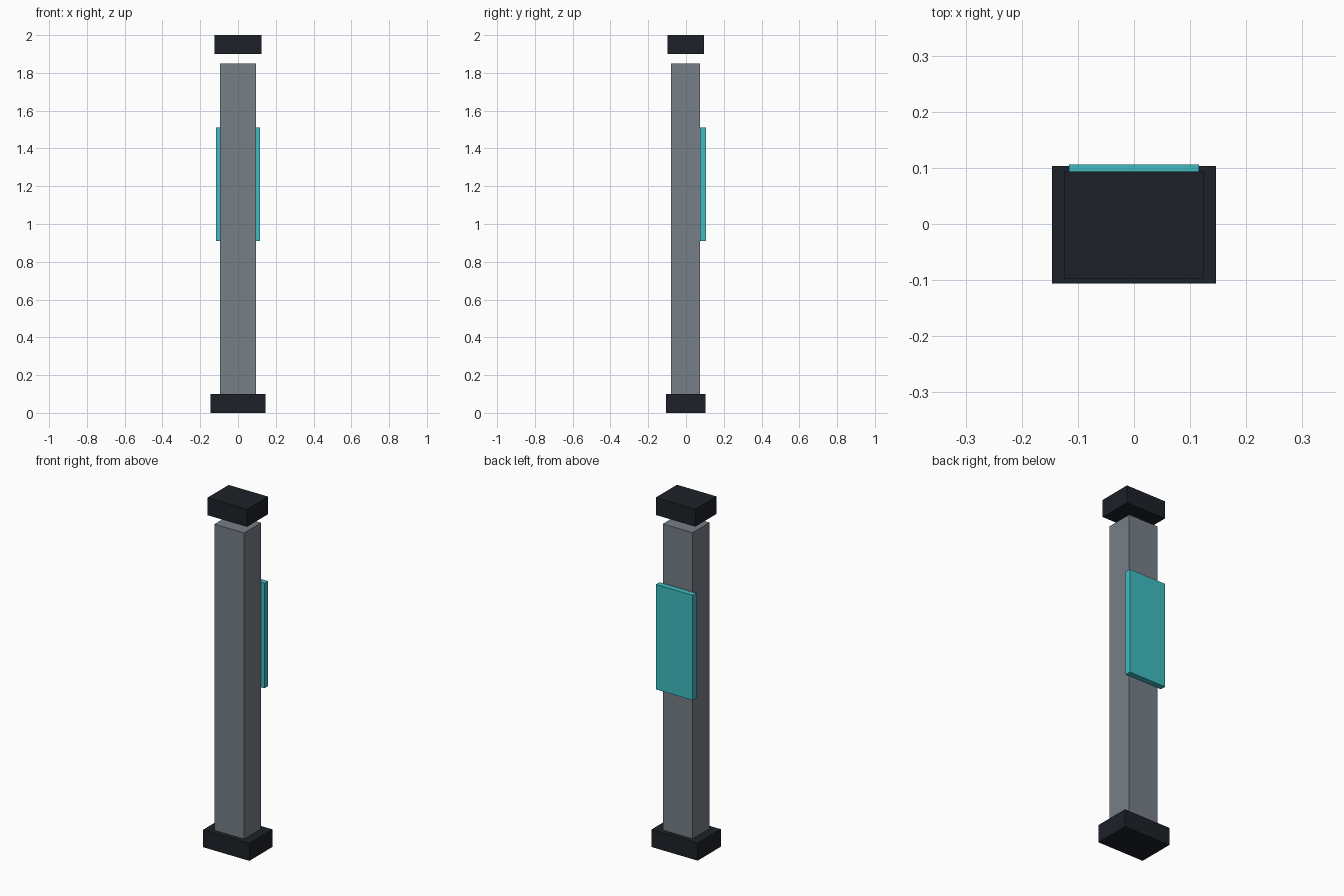
import bpy

if "Cube" in bpy.data.objects:
    bpy.data.objects.remove(bpy.data.objects["Cube"])


def material(name, rgb):
    mat = bpy.data.materials.new(name)
    mat.diffuse_color = (*rgb, 1.0)
    mat.use_nodes = True
    mat.node_tree.nodes["Principled BSDF"].inputs["Base Color"].default_value = mat.diffuse_color
    return mat


def box(name, x_half, y_range, z_range, mat):
    """Box centred on x = 0, spanning the given y and z ranges."""
    (y0, y1), (z0, z1) = y_range, z_range
    bpy.ops.mesh.primitive_cube_add(size=1, location=(0, (y0 + y1) / 2, (z0 + z1) / 2))
    ob = bpy.context.object
    ob.name = name
    ob.scale = (2 * x_half, y1 - y0, z1 - z0)
    bpy.ops.object.transform_apply(location=False, rotation=False, scale=True)
    ob.data.materials.append(mat)
    return ob


dark = material("dark_metal", (0.012, 0.015, 0.021))
grey = material("grey_metal", (0.18, 0.21, 0.24))
teal = material("teal_panel", (0.05, 0.5, 0.53))

# Foot block and floating cap
box("base", 0.146, (-0.106, 0.103), (0.0, 0.10), dark)
box("top_cap", 0.125, (-0.097, 0.094), (1.90, 2.0), dark)

# Square column
box("column", 0.094, (-0.0785, 0.0745), (0.10, 1.85), grey)

# Panel mounted on the back face
box("back_panel", 0.116, (0.073, 0.106), (0.91, 1.51), teal)
